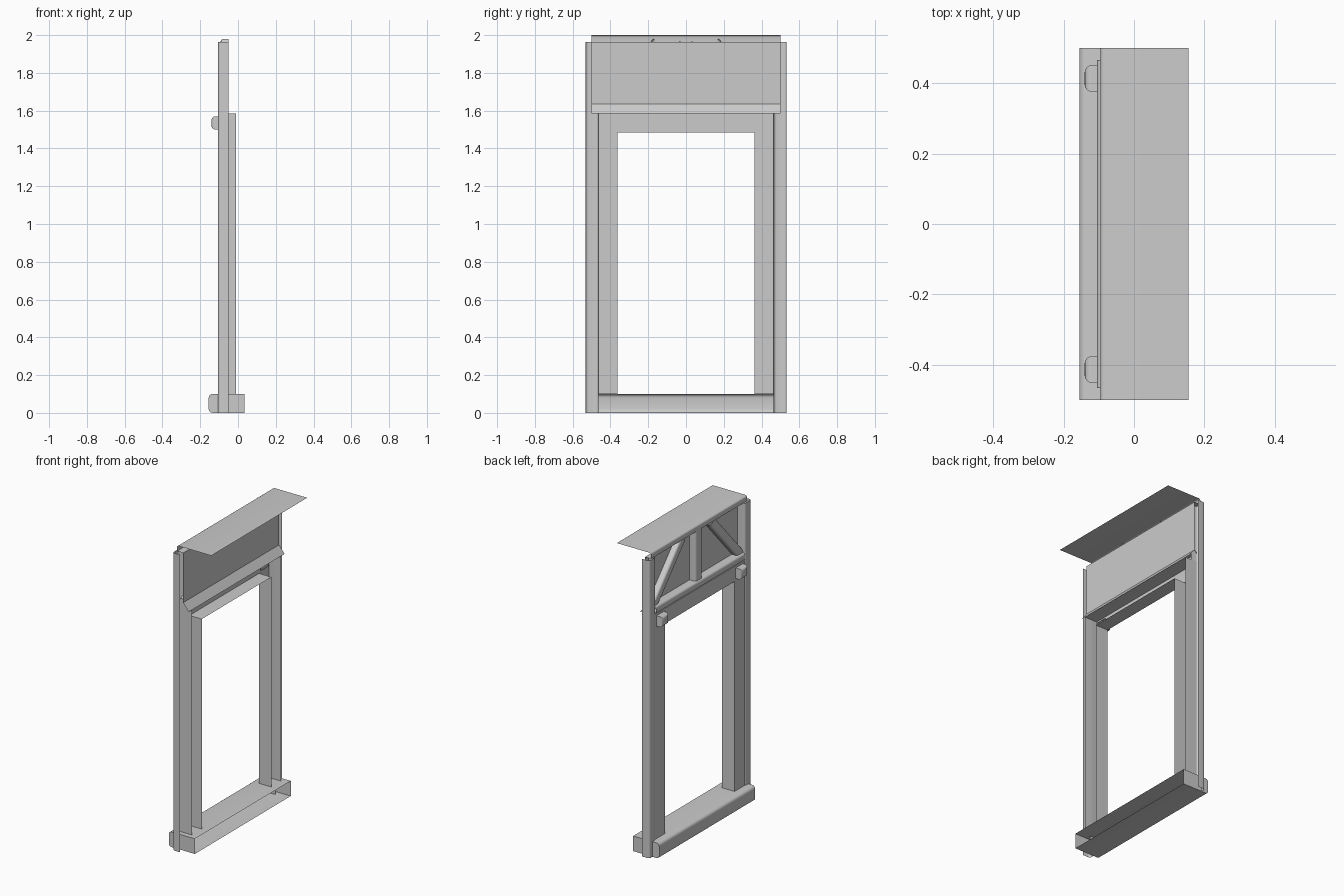
import bpy, bmesh, math
from mathutils import Vector

if "Cube" in bpy.data.objects:
    bpy.data.objects.remove(bpy.data.objects["Cube"])


def finish(name, bm, smooth=True):
    bmesh.ops.recalc_face_normals(bm, faces=bm.faces)
    me = bpy.data.meshes.new(name)
    bm.to_mesh(me)
    bm.free()
    ob = bpy.data.objects.new(name, me)
    bpy.context.collection.objects.link(ob)
    if smooth:
        bpy.context.view_layer.objects.active = ob
        bpy.ops.object.select_all(action='DESELECT')
        ob.select_set(True)
        bpy.ops.object.shade_smooth_by_angle(angle=math.radians(35))
    return ob


def channel_profile(front, back, w, r, seg=4):
    """U shape open towards +x with rounded back corners: (x, offset)."""
    pts = [(front, -w / 2)]
    for i in range(seg + 1):
        a = math.pi / 2 * i / seg
        pts.append((back + r - r * math.sin(a), -w / 2 + r - r * math.cos(a)))
    return pts + [(x, -o) for x, o in reversed(pts)]


def channel(name, p, q, w, front, back, r, caps=False):
    """Runs a U channel between two (y, z) points."""
    p, q = Vector(p), Vector(q)
    d = (q - p).normalized()
    n = Vector((-d.y, d.x))
    bm = bmesh.new()
    rings = []
    for c in (p, q):
        rings.append([bm.verts.new((x, c.x + n.x * o, c.y + n.y * o))
                      for x, o in channel_profile(front, back, w, r)])
    a, b = rings
    for i in range(len(a) - 1):
        bm.faces.new((a[i], a[i + 1], b[i + 1], b[i]))
    if caps:
        bm.faces.new(a)
        bm.faces.new(b)
    return finish(name, bm)


def sheet(name, profile, hw):
    """Extrudes an open (x, z) profile across the width."""
    bm = bmesh.new()
    a, b = [[bm.verts.new((x, y, z)) for x, z in profile] for y in (-hw, hw)]
    for i in range(len(a) - 1):
        bm.faces.new((a[i], a[i + 1], b[i + 1], b[i]))
    return finish(name, bm)


# Sill, hollow and open towards +x
channel("sill", (-0.5, 0.05), (0.5, 0.05), 0.1, 0.035, -0.155, 0.02, caps=True)

# Posts, diagonal braces and latches on both sides
for side, s in (("left", -1), ("right", 1)):
    channel(side + "_post", (s * 0.498, 0), (s * 0.498, 1.963), 0.067, -0.05, -0.105, 0.015)
    channel(side + "_brace", (s * 0.455, 1.625), (s * 0.15, 1.96), 0.06, -0.051, -0.09, 0.015)

    bm = bmesh.new()
    bmesh.ops.create_cube(bm, size=1)
    for v in bm.verts:
        v.co = (-0.117 + v.co.x * 0.046, s * 0.413 + v.co.y * 0.075, 1.535 + v.co.z * 0.07)
    back = [e for e in bm.edges if all(v.co.x < -0.12 for v in e.verts)]
    front = [f for f in bm.faces if f.calc_center_median().x > -0.1]
    bmesh.ops.delete(bm, geom=front, context='FACES_ONLY')
    bmesh.ops.bevel(bm, geom=back, offset=0.02, segments=4, profile=0.5, affect='EDGES')
    finish(side + "_latch", bm)

# Centre strut and the rail below it
channel("centre_strut", (0, 1.62), (0, 1.967), 0.07, -0.05, -0.095, 0.015)
channel("lower_rail", (-0.465, 1.61), (0.465, 1.61), 0.05, -0.05, -0.105, 0.015)

# Upper panel with sloping drip edge
sheet("upper_panel", [(-0.05, 1.963), (-0.05, 1.635), (-0.01, 1.585)], 0.5)

# Canopy folded over the top
fold = [(-0.083 - 0.012 * math.sin(a), 1.988 + 0.012 * math.cos(a))
        for a in [math.pi / 8 * i for i in range(5)]]
sheet("canopy", [(0.155, 2.0)] + fold + [(-0.095, 1.963), (-0.05, 1.963)], 0.5)

# Door casing: backing plate with inner and outer walls
bm = bmesh.new()
XB, XF = -0.1, -0.01
outer = [(-0.465, 0.1), (-0.465, 1.585), (0.465, 1.585), (0.465, 0.1)]
inner = [(-0.363, 0.1), (-0.363, 1.485), (0.363, 1.485), (0.363, 0.1)]
ring = lambda pts, x: [bm.verts.new((x, y, z)) for y, z in pts]
of, ob_, ib, inf = ring(outer, XF), ring(outer, XB), ring(inner, XB), ring(inner, XF)
for a, b in ((of, ob_), (ob_, ib), (ib, inf)):
    for i in range(3):
        bm.faces.new((a[i], a[i + 1], b[i + 1], b[i]))
finish("door_casing", bm, smooth=False)
